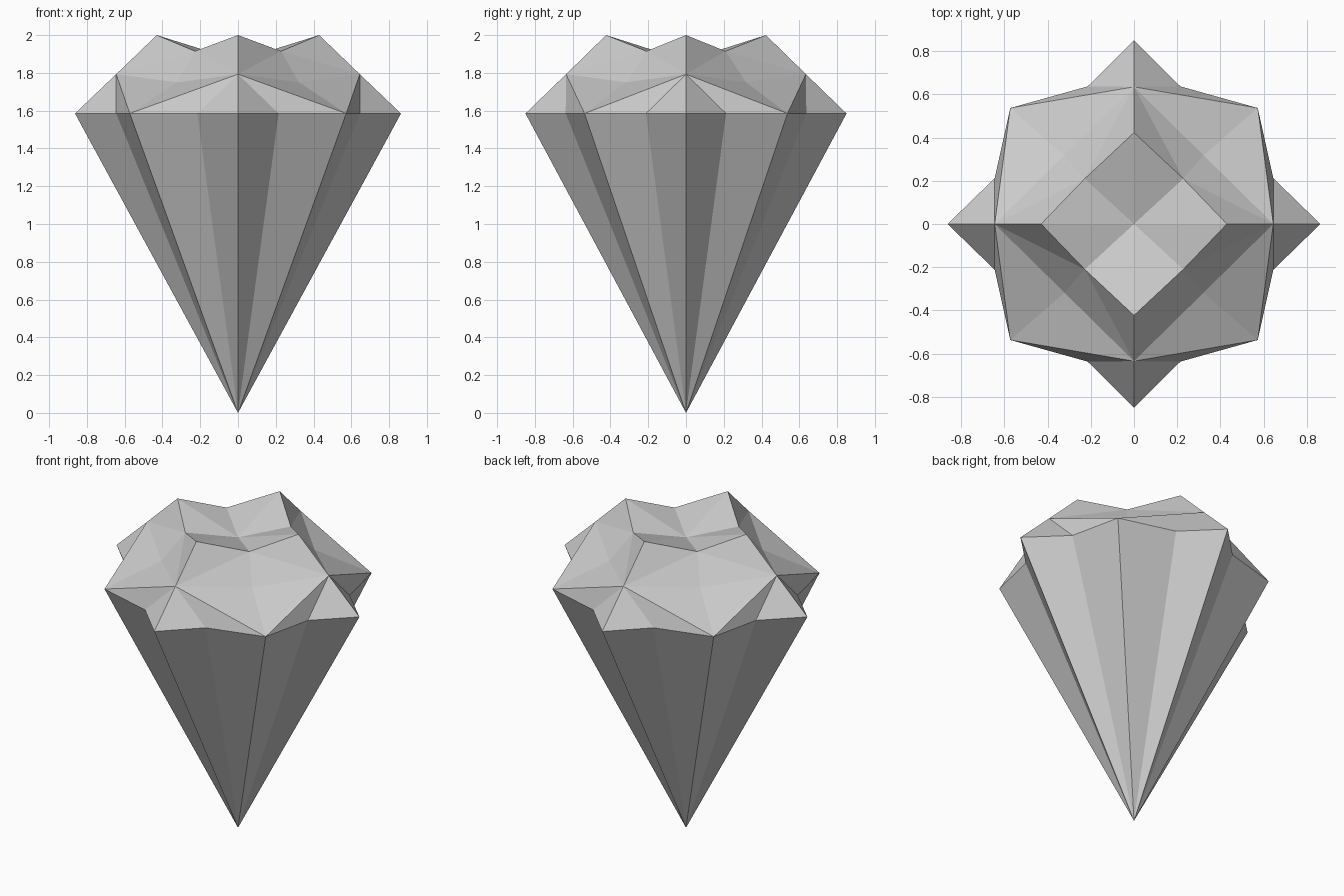
import bpy

if "Cube" in bpy.data.objects:
    bpy.data.objects.remove(bpy.data.objects["Cube"])

# One quarter of the gem (+x, +y); the rest comes from mirroring
girdle = [(.863, 0, 1.585), (.645, .212, 1.585), (.573, .537, 1.585),
          (.215, .637, 1.585), (0, .85, 1.585)]
crown = [(.645, 0, 1.793), (.322, .318, 1.75), (0, .635, 1.793)]
rim = [(.43, 0, 2), (.228, .21, 1.915), (0, .423, 2)]
verts = [(0, 0, 0), (0, 0, 1.865)] + girdle + crown + rim
TIP, DISH = 0, 1
g = list(range(2, 7))
c = list(range(7, 10))
r = list(range(10, 13))

# Pointed lower body
faces = [(TIP, b, a) for a, b in zip(g, g[1:])]

# Sloping shoulder between girdle and crown ring
faces += [(g[0], g[1], c[0]), (g[1], g[2], c[0]), (g[2], c[1], c[0]),
          (g[2], c[2], c[1]), (g[2], g[3], c[2]), (g[3], g[4], c[2])]

# Upper crown facets up to the notched rim
faces += [(c[0], c[1], r[1]), (c[0], r[1], r[0]),
          (c[1], c[2], r[1]), (c[2], r[2], r[1])]

# Sunken top
faces += [(DISH, a, b) for a, b in zip(r, r[1:])]

mesh = bpy.data.meshes.new("gem")
mesh.from_pydata(verts, [], faces)
gem = bpy.data.objects.new("gem", mesh)
bpy.context.collection.objects.link(gem)

# Mirror the quarter to all four sides
mirror = gem.modifiers.new("four_sides", 'MIRROR')
mirror.use_axis = (True, True, False)
mirror.use_clip = True
mirror.merge_threshold = 0.001
